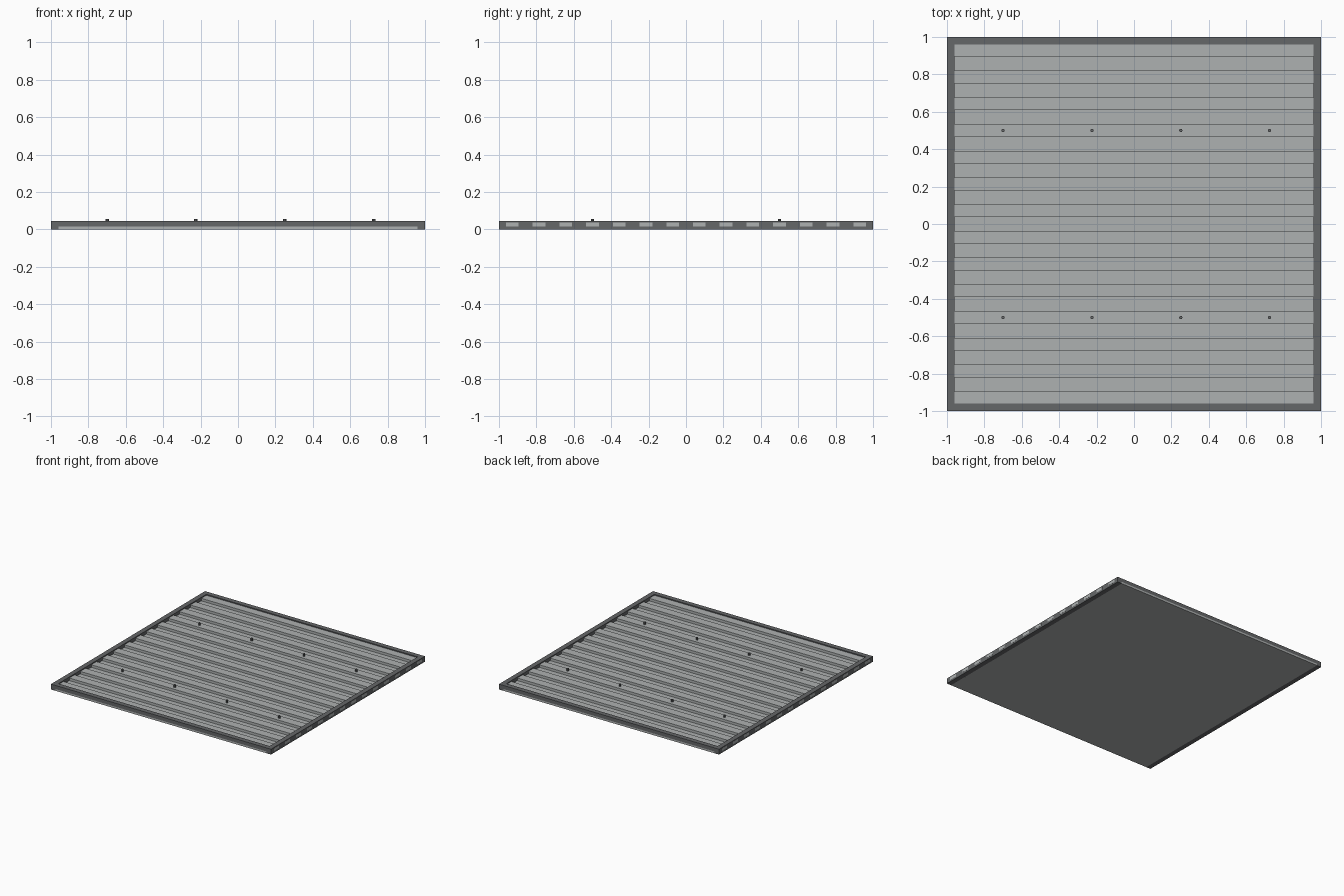
import bpy, math

if "Cube" in bpy.data.objects:
    bpy.data.objects.remove(bpy.data.objects["Cube"])


def material(name, c):
    m = bpy.data.materials.new(name)
    m.diffuse_color = (*c, 1)
    m.use_nodes = True
    m.node_tree.nodes["Principled BSDF"].inputs["Base Color"].default_value = m.diffuse_color
    return m


SHEET = material("sheet_grey", (0.42, 0.44, 0.44))
DARK = material("frame_grey", (0.13, 0.135, 0.14))


def box(name, x, y, z, mat):
    """Box from (min, max) ranges along each axis."""
    r = (x, y, z)
    bpy.ops.mesh.primitive_cube_add(size=1, location=[(a + b) / 2 for a, b in r])
    o = bpy.context.object
    o.name = name
    o.scale = [b - a for a, b in r]
    bpy.ops.object.transform_apply(location=False, rotation=False, scale=True)
    o.data.materials.append(mat)
    return o


TOP, RIM, BASE, RIDGE = 0.044, 0.04, 0.015, 0.036

# flat backing sheet, exposed along the front and back edges
box("backing_sheet", (-1 + RIM, 1 - RIM), (-1, 1), (0, BASE), SHEET)

# raised ribs, running through the side rails
for i in range(14):
    y = -1 + (i + 0.5) / 7
    box(f"rib_{i + 1}", (-1.0008, 1.0008), (y - 0.034, y + 0.034), (BASE, RIDGE), SHEET)

# border frame
for s, side in ((-1, "left"), (1, "right")):
    a, b = sorted((s, s * (1 - RIM)))
    box(f"{side}_rail", (a, b), (-1, 1), (0, TOP), DARK)
for s, side in ((-1, "front"), (1, "back")):
    a, b = sorted((s, s * (1 - RIM)))
    box(f"{side}_rail", (-1 + RIM, 1 - RIM), (a, b), (BASE, TOP), DARK)

# two rows of fixing bolts on the ribs
for j, y in enumerate((-0.5, 0.5)):
    for i in range(4):
        x = -0.70 + 0.475 * i
        bpy.ops.mesh.primitive_cylinder_add(vertices=8, radius=0.009, depth=0.021,
                                            location=(x, y, RIDGE + 0.0095))
        o = bpy.context.object
        o.name = f"bolt_{j + 1}_{i + 1}"
        o.data.materials.append(DARK)
